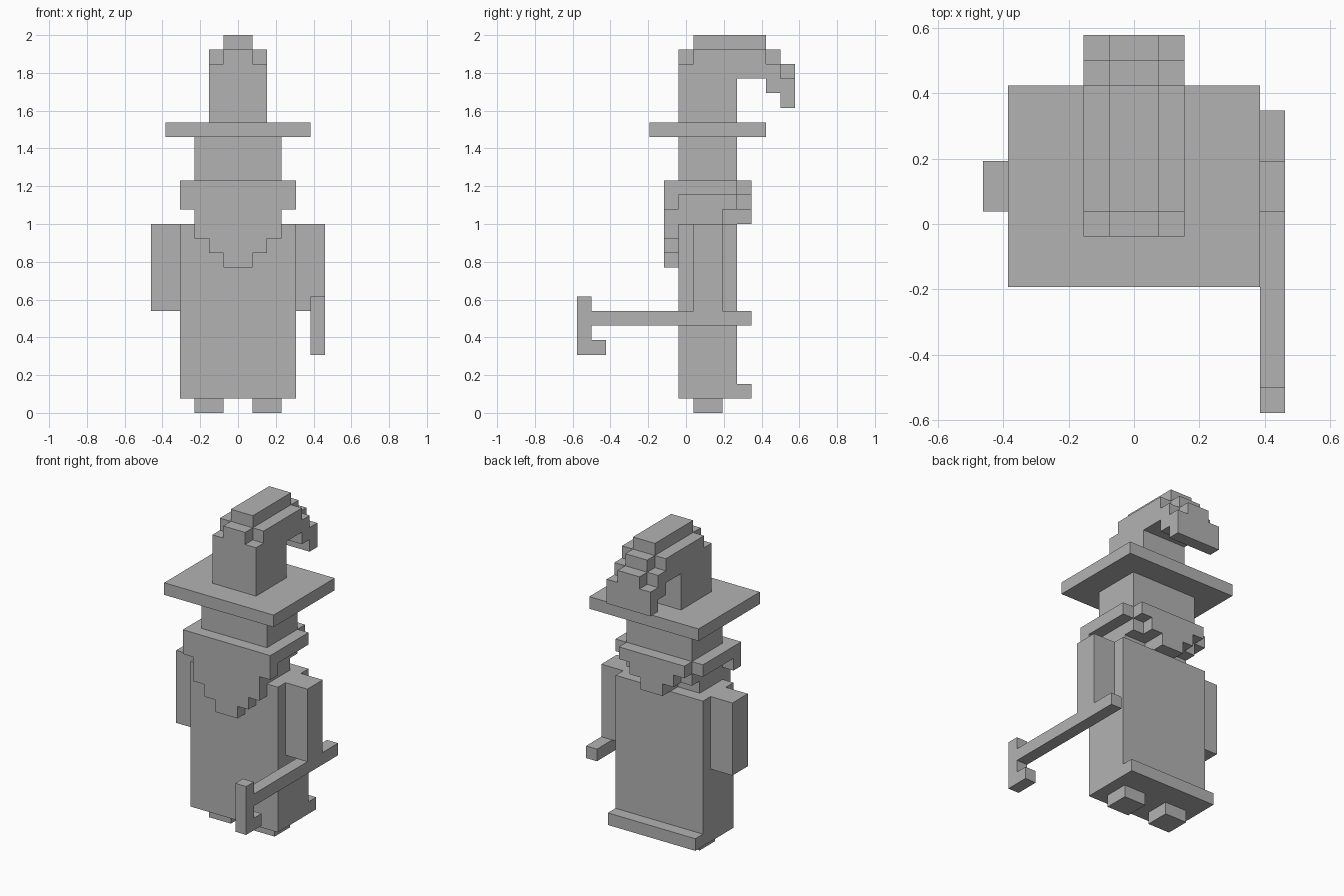
import bpy
import bmesh
from mathutils import Vector

if "Cube" in bpy.data.objects:
    bpy.data.objects.remove(bpy.data.objects["Cube"])

U = 2 / 26        # one block
MID = 7.5         # y block coordinate of the centre line

grey = bpy.data.materials.new("stone_grey")
grey.diffuse_color = (0.45, 0.45, 0.45, 1)
grey.use_nodes = True
grey.node_tree.nodes["Principled BSDF"].inputs["Base Color"].default_value = grey.diffuse_color


def prism(name, profile, axis, lo, hi):
    """Extrude a block-unit profile along x (profile is y,z) or y (profile is x,z)."""
    bm = bmesh.new()
    if axis == "x":
        verts = [bm.verts.new((lo, a - MID, b)) for a, b in profile]
        step = Vector((hi - lo, 0, 0))
    else:
        verts = [bm.verts.new((a, lo - MID, b)) for a, b in profile]
        step = Vector((0, hi - lo, 0))
    face = bm.faces.new(verts)
    out = bmesh.ops.extrude_face_region(bm, geom=[face])
    moved = [g for g in out["geom"] if isinstance(g, bmesh.types.BMVert)]
    bmesh.ops.translate(bm, verts=moved, vec=step)
    bmesh.ops.scale(bm, verts=bm.verts[:], vec=(U, U, U))
    bmesh.ops.recalc_face_normals(bm, faces=bm.faces[:])
    mesh = bpy.data.meshes.new(name)
    bm.to_mesh(mesh)
    bm.free()
    mesh.materials.append(grey)
    obj = bpy.data.objects.new(name, mesh)
    bpy.context.collection.objects.link(obj)
    return obj


def box(name, x, y, z):
    return prism(name, [(x[0], z[0]), (x[1], z[0]), (x[1], z[1]), (x[0], z[1])],
                 "y", y[0], y[1])


def mirrored(half):
    """Complete a right-hand outline with its left-hand mirror."""
    return half + [(-x, z) for x, z in reversed(half)]


# feet and arms
for side, s in (("left", -1), ("right", 1)):
    box(side + "_foot", sorted((s, 3 * s)), (8, 10), (0, 1))
    box(side + "_arm", sorted((4 * s, 6 * s)), (8, 10), (7, 13))
    # side hair over the ear
    box(side + "_side_hair", sorted((3 * s, 4 * s)), (7, 11), (15, 16))

# robe with a hem step at the back
prism("robe", [(7, 1), (12, 1), (12, 2), (11, 2), (11, 13), (7, 13)], "x", -4, 4)

# head with a notch at the nape
prism("head", [(7, 13), (10, 13), (10, 14), (11, 14), (11, 19), (7, 19)], "x", -3, 3)

# beard and hair, stepped to a point
prism("beard", mirrored([(4, 16), (4, 14), (3, 14), (3, 12), (2, 12),
                         (2, 11), (1, 11), (1, 10)]), "y", 6, 7)
prism("back_hair", mirrored([(3, 16), (3, 15), (2, 15), (2, 14),
                             (1, 14), (1, 13)]), "y", 11, 12)
box("nape_hair", (-1, 1), (10, 11), (13, 14))

# hat: brim, then a drooping crown whose outer layers sit one block lower
box("hat_brim", (-5, 5), (5, 13), (19, 20))


def crown(top):
    return [(7, 20), (11, 20), (11, 23), (13, 23), (13, 22), (14, 22), (14, 21), (15, 21),
            (15, top - 2), (14, top - 2), (14, top - 1), (13, top - 1), (13, top),
            (8, top), (8, top - 1), (7, top - 1)]


prism("hat_crown_middle", crown(26), "x", -1, 1)
prism("hat_crown_left", crown(25), "x", -2, -1)
prism("hat_crown_right", crown(25), "x", 1, 2)

# staff with a hooked head, held in the right hand
prism("staff", [(0, 4), (2, 4), (2, 5), (1, 5), (1, 6), (12, 6), (12, 7),
                (1, 7), (1, 8), (0, 8)], "x", 5, 6)
